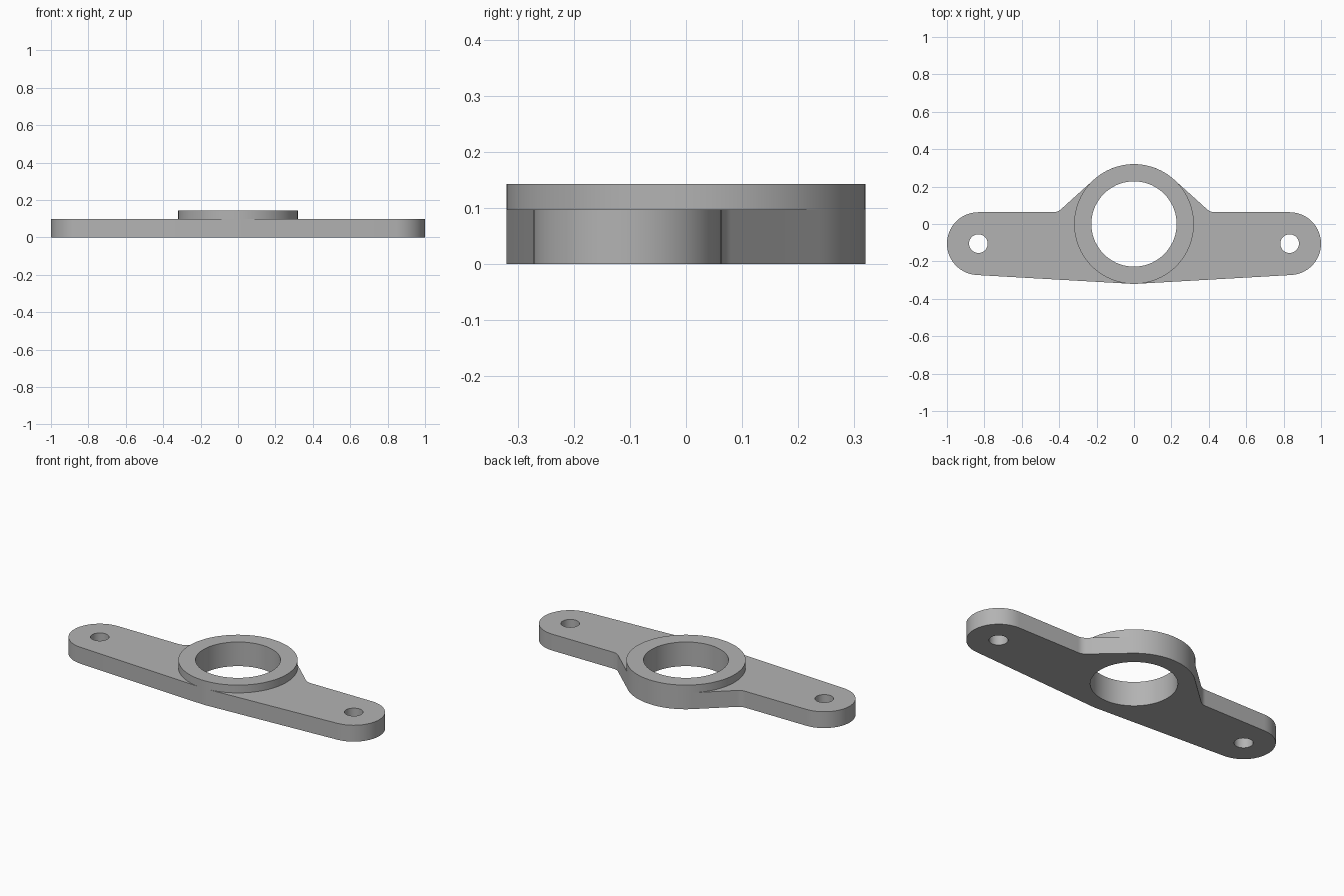
import bpy, bmesh
from math import sin, cos, acos, asin, atan2, hypot, pi, radians
from mathutils import Vector

cube = bpy.data.objects.get("Cube")
if cube:
    bpy.data.objects.remove(cube, do_unlink=True)

HUB_R, BORE_R = 0.32, 0.228
END_R, BOLT_R = 0.168, 0.05
END_X, END_Y = 0.832, -0.105
PLATE_TOP, HUB_TOP = 0.097, 0.143

grey = bpy.data.materials.new("plain grey")
grey.use_nodes = True
grey.diffuse_color = (0.45, 0.45, 0.45, 1)
grey.node_tree.nodes["Principled BSDF"].inputs["Base Color"].default_value = grey.diffuse_color


def arc(cx, cy, r, a0, a1, n):
    return [Vector((cx + r * cos(a0 + (a1 - a0) * i / n),
                    cy + r * sin(a0 + (a1 - a0) * i / n))) for i in range(n + 1)]


def circle(cx, cy, r, n):
    return arc(cx, cy, r, 0, 2 * pi, n)[:-1]


def prism(name, loops, z0, z1):
    """Fill an outline with holes and extrude it upwards."""
    bm = bmesh.new()
    edges = []
    for loop in loops:
        vs = [bm.verts.new((p.x, p.y, z0)) for p in loop]
        edges += [bm.edges.new((a, b)) for a, b in zip(vs, vs[1:] + vs[:1])]
    bmesh.ops.triangle_fill(bm, use_beauty=True, use_dissolve=False, edges=edges)
    out = bmesh.ops.extrude_face_region(bm, geom=bm.faces[:], use_keep_orig=True)
    top = [g for g in out["geom"] if isinstance(g, bmesh.types.BMVert)]
    bmesh.ops.translate(bm, verts=top, vec=(0, 0, z1 - z0))
    bmesh.ops.recalc_face_normals(bm, faces=bm.faces[:])
    mesh = bpy.data.meshes.new(name)
    bm.to_mesh(mesh)
    bm.free()
    mesh.materials.append(grey)
    obj = bpy.data.objects.new(name, mesh)
    bpy.context.collection.objects.link(obj)
    bpy.ops.object.select_all(action="DESELECT")
    obj.select_set(True)
    bpy.context.view_layer.objects.active = obj
    bpy.ops.object.shade_smooth_by_angle(angle=radians(30))


# Lower edge: common tangent of the hub and the rounded arm end
low = (atan2(END_Y, END_X) - pi / 2
       + asin((HUB_R - END_R) / hypot(END_X, END_Y)))

# Upper shoulder: tangent from the arm corner to the hub, with a small fillet
corner = Vector((0.408, END_Y + END_R))
high = atan2(corner.y, corner.x) + acos(HUB_R / corner.length)
touch = HUB_R * Vector((cos(high), sin(high)))
start = corner + Vector((0.025, 0))
end = corner + (touch - corner).normalized() * 0.025
fillet = [start * (1 - t) ** 2 + corner * 2 * t * (1 - t) + end * t * t
          for t in (i / 6 for i in range(7))]

# Right half of the outline, from the bottom round to the top, then mirrored
half = (arc(0, 0, HUB_R, -pi / 2, low, 2)
        + arc(END_X, END_Y, END_R, low, pi / 2, 28)
        + fillet + arc(0, 0, HUB_R, high, pi / 2, 14))
outline = half + [Vector((-p.x, p.y)) for p in reversed(half[1:-1])]

# Flange plate with bore and bolt holes
bore = circle(0, 0, BORE_R, 72)
bolts = [circle(s * END_X, END_Y, BOLT_R, 32) for s in (-1, 1)]
prism("flange_plate", [outline, bore] + bolts, 0, PLATE_TOP)

# Raised ring round the bore
prism("hub_ring", [circle(0, 0, HUB_R, 96), bore], PLATE_TOP, HUB_TOP)
